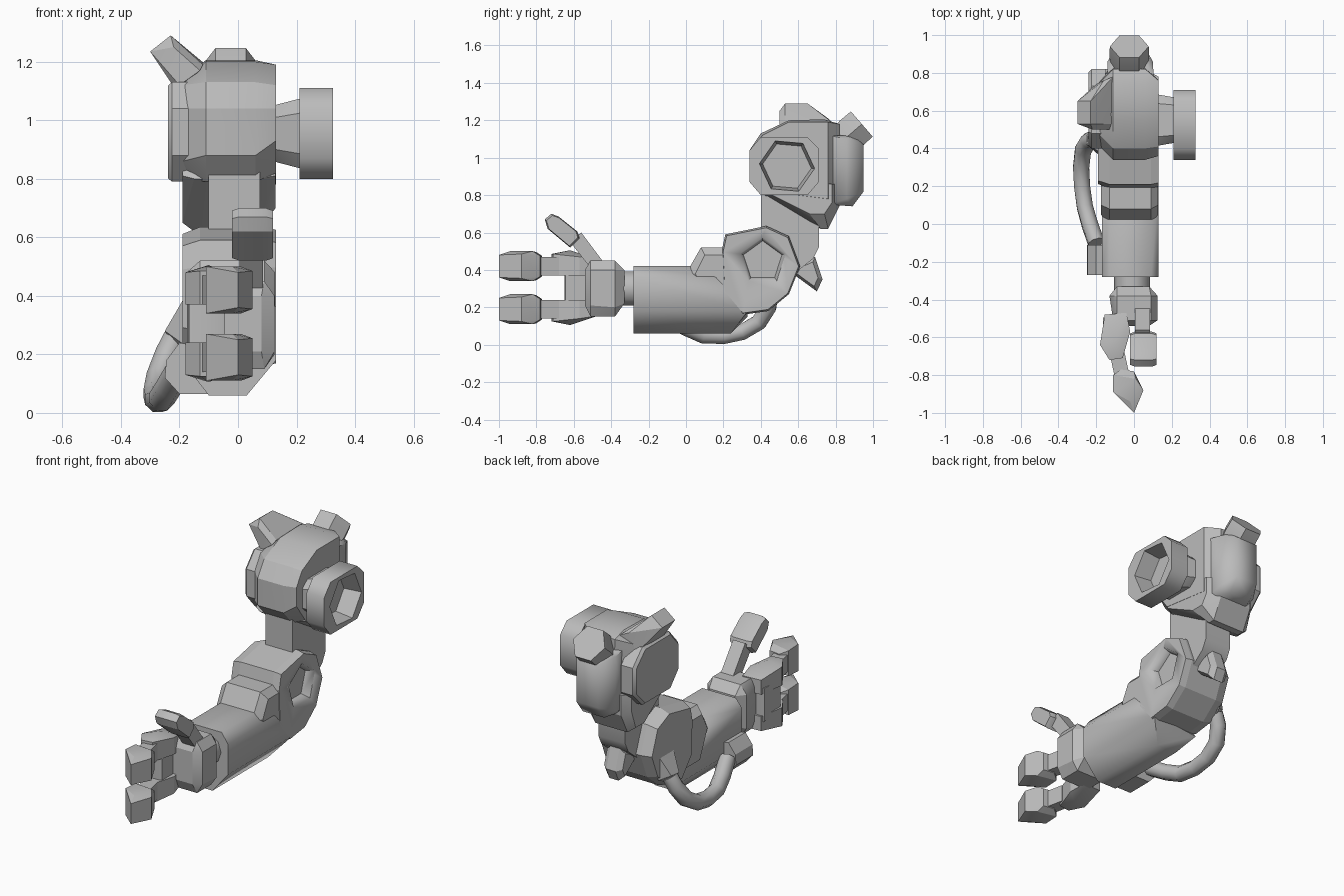
import bpy, bmesh, math
from mathutils import Vector

if "Cube" in bpy.data.objects:
    bpy.data.objects.remove(bpy.data.objects["Cube"], do_unlink=True)

metal = bpy.data.materials.new("plain_grey")
metal.use_nodes = True
GREY = (0.5, 0.5, 0.5, 1)
metal.diffuse_color = GREY
metal.node_tree.nodes["Principled BSDF"].inputs["Base Color"].default_value = GREY


def finish(name, bm, angle):
    bmesh.ops.recalc_face_normals(bm, faces=bm.faces)
    mesh = bpy.data.meshes.new(name)
    bm.to_mesh(mesh)
    bm.free()
    obj = bpy.data.objects.new(name, mesh)
    bpy.context.collection.objects.link(obj)
    mesh.materials.append(metal)
    bpy.ops.object.select_all(action='DESELECT')
    obj.select_set(True)
    bpy.context.view_layer.objects.active = obj
    bpy.ops.object.shade_smooth_by_angle(angle=math.radians(angle))
    return obj


def loft(name, profile, stations, angle=32):
    """Side profile (y, z) swept along x; stations are (x, scale)."""
    bm = bmesh.new()
    cy = (min(p[0] for p in profile) + max(p[0] for p in profile)) / 2
    cz = (min(p[1] for p in profile) + max(p[1] for p in profile)) / 2
    rings = [[bm.verts.new((x, cy + (y - cy) * s, cz + (z - cz) * s)) for y, z in profile]
             for x, s in stations]
    n = len(profile)
    for a, b in zip(rings, rings[1:]):
        for i in range(n):
            bm.faces.new((a[i], a[(i + 1) % n], b[(i + 1) % n], b[i]))
    bm.faces.new(rings[0])
    bm.faces.new(rings[-1])
    return finish(name, bm, angle)


def hull(name, points, angle=25):
    """Faceted convex block around a few corner points."""
    bm = bmesh.new()
    for p in points:
        bm.verts.new(p)
    res = bmesh.ops.convex_hull(bm, input=bm.verts)
    loose = {g for g in res["geom_interior"] + res["geom_unused"] if isinstance(g, bmesh.types.BMVert)}
    bmesh.ops.delete(bm, geom=list(loose), context='VERTS')
    bmesh.ops.dissolve_limit(bm, angle_limit=0.02, verts=bm.verts, edges=bm.edges)
    return finish(name, bm, angle)


def rod(name, path, radii, sides):
    """Round or polygonal tube along a path, one radius per point."""
    bm = bmesh.new()
    pts = [Vector(p) for p in path]
    rings = []
    for i, p in enumerate(pts):
        d = (pts[min(i + 1, len(pts) - 1)] - pts[max(i - 1, 0)]).normalized()
        u = d.cross(Vector((1, 0, 0))).normalized()
        v = u.cross(d)
        angs = [2 * math.pi * (k + 0.5) / sides for k in range(sides)]
        rings.append([bm.verts.new(p + (u * math.cos(a) + v * math.sin(a)) * radii[i]) for a in angs])
    for a, b in zip(rings, rings[1:]):
        for k in range(sides):
            bm.faces.new((a[k], a[(k + 1) % sides], b[(k + 1) % sides], b[k]))
    bm.faces.new(rings[0])
    bm.faces.new(rings[-1])
    return finish(name, bm, 50)


def ngon(cy, cz, r, n, start):
    return [(cy + r * math.cos(math.radians(start + 360 * i / n)),
             cz + r * math.sin(math.radians(start + 360 * i / n))) for i in range(n)]


def carve(obj, profile, stations):
    """Cut a polygonal recess into a part."""
    cutter = loft("recess_cutter", profile, stations)
    mod = obj.modifiers.new("recess", 'BOOLEAN')
    mod.object = cutter
    mod.operation = 'DIFFERENCE'
    mod.solver = 'EXACT'
    bpy.context.view_layer.objects.active = obj
    bpy.ops.object.modifier_apply(modifier=mod.name)
    bpy.data.objects.remove(cutter, do_unlink=True)


# Shoulder body, lower flange and outer plate
body = [(0.34, 0.88), (0.34, 1.04), (0.40, 1.13), (0.55, 1.20), (0.74, 1.205),
        (0.82, 1.18), (0.83, 0.9), (0.80, 0.76), (0.42, 0.79)]
inner_side = [(0.36, 0.93), (0.36, 1.04), (0.41, 1.12), (0.55, 1.19), (0.76, 1.19), (0.76, 0.78), (0.44, 0.82)]
outer_side = [(0.42, 0.86), (0.42, 1.04), (0.48, 1.12), (0.74, 1.14), (0.77, 0.86), (0.72, 0.80), (0.50, 0.80)]
hull("shoulder", [(x, y, z) for x in (-0.11, 0.06) for y, z in body]
     + [(0.13, y, z) for y, z in inner_side] + [(-0.19, y, z) for y, z in outer_side])
flange = [(0.42, 0.80), (0.72, 0.62), (0.76, 0.62), (0.82, 0.74), (0.82, 0.86), (0.46, 0.88)]
hull("shoulder_flange", [(x, y, z) for x in (-0.15, 0.06) for y, z in flange]
     + [(x, y, z) for x, low in ((-0.19, 0.65), (0.129, 0.70))
        for y, z in ((0.44, 0.81), (0.66, low), (0.74, low), (0.78, 0.76), (0.78, 0.86), (0.47, 0.86))])
loft("shoulder_plate", [(0.40, 0.88), (0.40, 1.04), (0.48, 1.13), (0.73, 1.13), (0.82, 1.04),
                        (0.82, 0.88), (0.73, 0.79), (0.48, 0.79)],
     [(-0.15, 1), (-0.225, 1), (-0.24, 0.93)])

# Body connector with a hexagonal socket
disc = [(0.34, 0.87), (0.34, 1.04), (0.40, 1.11), (0.65, 1.11), (0.71, 1.05), (0.71, 0.87), (0.65, 0.8), (0.40, 0.8)]
hull("connector_neck", [(x, 0.55 + sy * a, 0.955 + sz * b) for sy in (-1, 1) for sz in (-1, 1)
                        for x, a, b in ((0.10, 0.14, 0.05), (0.10, 0.09, 0.09),
                                        (0.215, 0.12, 0.07), (0.215, 0.08, 0.12))])
connector = loft("connector_disc", disc, [(0.21, 1), (0.325, 1)], 55)
carve(connector, ngon(0.54, 0.955, 0.15, 6, -5), [(0.222, 0.87), (0.335, 1)])

# Shoulder fin
fin = [(-0.30, 1.235), (-0.23, 1.29), (-0.12, 1.19), (-0.21, 1.10)]
hull("shoulder_fin", [(x, y, z) for x, z in fin for y in (0.53, 0.65)]
     + [(-0.22, 0.50, 1.25), (-0.13, 0.50, 1.17), (-0.20, 0.5, 1.12),
        (-0.11, 0.78, 1.19), (-0.16, 0.76, 1.21), (-0.20, 0.74, 1.10)])

# Back pack and exhaust
hull("back_pack", [(x, y, z) for x, y, lo, hi in ((-0.14, 0.76, 0.75, 1.12), (0.105, 0.76, 0.75, 1.12),
                                                  (-0.14, 0.86, 0.78, 1.10), (0.10, 0.86, 0.78, 1.10),
                                                  (-0.09, 0.89, 0.74, 1.12), (0.05, 0.89, 0.74, 1.12),
                                                  (-0.09, 0.95, 0.82, 1.07), (0.05, 0.95, 0.82, 1.07))
                   for z in (lo, hi)], 55)
rod("exhaust", [(-0.025, 0.80, 1.06), (-0.025, 0.88, 1.128), (-0.025, 0.94, 1.18)], (0.085, 0.105, 0.103), 6)

# Upper arm and elbow
loft("upper_arm", [(0.40, 0.84), (0.40, 0.48), (0.58, 0.38), (0.68, 0.46), (0.71, 0.52), (0.71, 0.70), (0.62, 0.84)],
     [(-0.10, 1), (0.075, 1)])
elbow = loft("elbow", [(0.19, 0.50), (0.21, 0.59), (0.43, 0.635), (0.55, 0.58), (0.61, 0.42),
                       (0.55, 0.27), (0.44, 0.18), (0.30, 0.16), (0.20, 0.28)],
             [(-0.19, 0.9), (-0.13, 1), (0.09, 1), (0.13, 0.96)], 5)
carve(elbow, ngon(0.41, 0.445, 0.132, 5, 90), [(0.08, 0.82), (0.14, 1)])
loft("elbow_spike", [(0.57, 0.38), (0.60, 0.43), (0.69, 0.47), (0.73, 0.35), (0.70, 0.285)],
     [(-0.08, 0.7), (-0.05, 1), (0.01, 1), (0.04, 0.7)], 5)

# Forearm shell and its raised rear collar
section = [(-0.17, 0.15), (-0.10, 0.06), (0.03, 0.06), (0.13, 0.18),
           (0.13, 0.36), (0.09, 0.42), (-0.13, 0.42), (-0.17, 0.37)]
rear = [0.33, 0.24, 0.24, 0.33, 0.16, 0.03, 0.03, 0.16]
hull("forearm", [(x, -0.28, z) for x, z in section] + [(x, y, z) for (x, z), y in zip(section, rear)], 62)
collar = [(0.0, 0.38), (0.08, 0.52), (0.20, 0.52), (0.22, 0.33), (0.31, 0.20), (0.10, 0.20)]
hull("forearm_collar", [(x, y, z) for x in (-0.13, 0.09) for y, z in collar]
     + [(x, y, z) for x in (-0.175, 0.127) for y, z in ((0.05, 0.38), (0.10, 0.48), (0.20, 0.48),
                                                       (0.21, 0.33), (0.29, 0.22), (0.12, 0.22))])

# Hose with its two fittings
rod("hose", [(-0.21, 0.45, 0.26), (-0.24, 0.44, 0.20), (-0.27, 0.39, 0.12), (-0.28, 0.30, 0.067),
             (-0.275, 0.20, 0.046), (-0.26, 0.09, 0.05), (-0.235, 0.0, 0.09), (-0.20, -0.10, 0.15)],
    [0.046] * 8, 8)
hull("hose_upper_fitting", [(-0.25, 0.42, 0.28), (-0.24, 0.48, 0.28), (-0.18, 0.38, 0.40), (-0.18, 0.52, 0.40),
                            (-0.18, 0.36, 0.23), (-0.18, 0.52, 0.25), (-0.21, 0.44, 0.22)])
hull("hose_lower_fitting", [(x, y, z) for y in (-0.27, -0.11)
                            for x, z in ((-0.25, 0.12), (-0.245, 0.18), (-0.20, 0.24), (-0.10, 0.22),
                                         (-0.20, 0.065), (-0.10, 0.065))])

# Wrist and palm
rod("wrist", [(-0.01, -0.25, 0.3), (-0.01, -0.36, 0.3)], (0.095, 0.095), 10)
hull("palm", [(x, y, z) for x0, x1, y, lo, hi in ((-0.09, 0.08, -0.33, 0.22, 0.40), (-0.13, 0.125, -0.38, 0.20, 0.40),
                                                  (-0.09, 0.09, -0.38, 0.15, 0.45), (-0.09, 0.09, -0.51, 0.15, 0.45),
                                                  (-0.11, 0.125, -0.51, 0.21, 0.40), (-0.08, 0.08, -0.54, 0.21, 0.40))
              for x in (x0, x1) for z in (lo, hi)])

# Knuckles and two fingers, mirrored about the middle of the hand
loft("knuckle_bridge", [(-0.49, 0.20), (-0.49, 0.41), (-0.65, 0.41), (-0.65, 0.20)],
     [(-0.165, 0.93), (-0.14, 1), (-0.07, 1), (-0.045, 0.93)])
knuckle = [(-0.18, -0.64, 0.115), (-0.155, -0.48, 0.09), (-0.04, -0.47, 0.09), (-0.02, -0.57, 0.105),
           (-0.06, -0.71, 0.12), (-0.13, -0.72, 0.12), (-0.10, -0.62, 0.14)]
tip = [(-0.11, -0.80, 0.075), (-0.07, -0.77, 0.055), (0.0, -0.78, 0.055), (0.05, -0.88, 0.065),
       (0.0, -1.0, 0.06), (-0.02, -0.94, 0.08), (-0.11, -0.89, 0.08), (0.01, -0.82, 0.08)]
for name, side in (("upper", 1), ("lower", -1)):
    z = 0.305 + side * 0.115
    hull(name + "_knuckle", [(x, y, 0.305 + side * h) for x, y, top in knuckle for h in (0.065, 0.06 + top)])
    hull(name + "_fingertip", [(x, y, z + s * h) for x, y, h in tip for s in (-1, 1)])
    hull(name + "_finger_joint", [(x, y, z + h) for x, y in ((-0.13, -0.68), (-0.05, -0.68), (-0.10, -0.82), (-0.02, -0.82))
                                  for h in (-0.05, 0.05)])

# Thumb
hull("thumb_base", [(x, y, z) for x in (0.005, 0.085)
                    for y, z in ((-0.62, 0.55), (-0.56, 0.60), (-0.44, 0.44), (-0.51, 0.41))])
loft("thumb_tip", [(-0.57, 0.57), (-0.58, 0.605), (-0.68, 0.685), (-0.72, 0.70), (-0.755, 0.67),
                   (-0.74, 0.62), (-0.62, 0.52)], [(-0.02, 0.9), (0.005, 1), (0.095, 1), (0.12, 0.9)])
